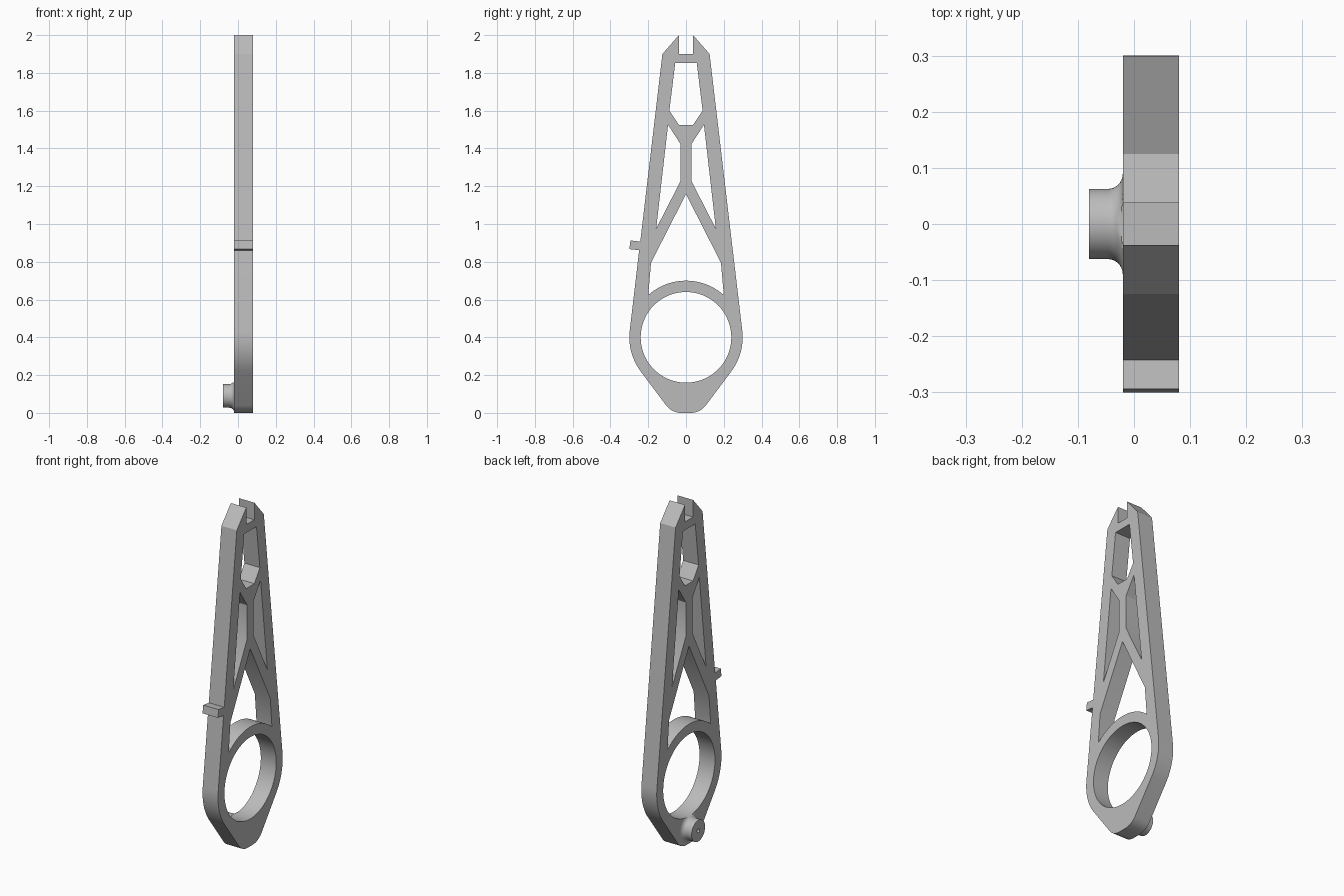
import bpy, bmesh
from math import sin, cos, pi, radians, hypot
from mathutils import Matrix

cube = bpy.data.objects.get("Cube")
if cube:
    bpy.data.objects.remove(cube, do_unlink=True)

grey = bpy.data.materials.new("light grey")
grey.use_nodes = True
COLOUR = (0.5, 0.5, 0.5, 1)
grey.diffuse_color = COLOUR
grey.node_tree.nodes["Principled BSDF"].inputs["Base Color"].default_value = COLOUR

RING_Z, RING_R, HOLE_R = 0.4, 0.3, 0.24


def arc(cy, cz, r, start, end, n):
    """Points of an arc in the side plane, angles in degrees."""
    angles = [radians(start + (end - start) * i / n) for i in range(n + 1)]
    return [(cy + r * cos(a), cz + r * sin(a)) for a in angles]


def mirror(points):
    return [(-y, z) for y, z in reversed(points)]


def finish(obj):
    obj.data.materials.clear()
    obj.data.materials.append(grey)
    bpy.ops.object.select_all(action='DESELECT')
    obj.select_set(True)
    bpy.context.view_layer.objects.active = obj
    bpy.ops.object.shade_smooth_by_angle(angle=radians(30))


# Outer outline: rounded foot, ring flank, tapering leg, notched tip
half = arc(0.025, 0.1, 0.1, -90, -36.87, 8)
half += arc(0, RING_Z, RING_R, -36.87, 6.7, 14)
half += [(0.125, 1.9), (0.0375, 2.0), (0.0375, 1.9)]
other = mirror(half)
# Small peg on the front edge, square to the slope
peg = [(-0.242, 0.907), (-0.294, 0.913), (-0.3, 0.867), (-0.248, 0.861)]
outline = half + other[:3] + peg + other[3:]

# Openings
ring_hole = arc(0, RING_Z, HOLE_R, 0, 360, 72)[:-1]
top_half = [(0.038, 1.525), (0.088, 1.6), (0.057, 1.852)]
top_window = top_half + mirror(top_half)
side_window = [(0.095, 1.525), (0.03, 1.425), (0.03, 1.225), (0.158, 0.975)]
low_window = arc(0, RING_Z, RING_R, 131.8, 48.2, 24)
low_window += [(0.185, 0.795), (0, 1.158), (-0.185, 0.795)]

# Flat frame, extruded from the outline with its openings
curve = bpy.data.curves.new("frame", 'CURVE')
curve.dimensions = '2D'
curve.fill_mode = 'BOTH'
curve.extrude = 0.05
for loop in (outline, ring_hole, top_window, side_window, mirror(side_window), low_window):
    spline = curve.splines.new('POLY')
    spline.points.add(len(loop) - 1)
    for point, (y, z) in zip(spline.points, loop):
        point.co = (y, z, 0, 1)
    spline.use_cyclic_u = True
frame = bpy.data.objects.new("frame", curve)
bpy.context.collection.objects.link(frame)
bpy.context.view_layer.objects.active = frame
frame.select_set(True)
bpy.ops.object.convert(target='MESH')
frame = bpy.context.view_layer.objects.active
# Stand the frame up: local x to y, local y to z, thickness along x
frame.data.transform(Matrix(((0, 0, 1, 0.03), (1, 0, 0, 0), (0, 1, 0, 0), (0, 0, 0, 1))))
bm = bmesh.new()
bm.from_mesh(frame.data)
bmesh.ops.remove_doubles(bm, verts=bm.verts, dist=0.0001)
bmesh.ops.recalc_face_normals(bm, faces=bm.faces)
bm.to_mesh(frame.data)
bm.free()
finish(frame)

# Round boss with a flared base and a small centre hole
BOSS_Z, SIDES = 0.09, 48
profile = [(-0.047 + 0.027 * sin(a), 0.0895 - 0.027 * cos(a))
           for a in [pi / 2 * (1 - i / 8) for i in range(9)]]
profile += [(-0.08, 0.0625), (-0.08, 0.011), (-0.04, 0.011)]
bm = bmesh.new()
rings = []
for x, r in profile:
    ring = []
    for i in range(SIDES):
        a = 2 * pi * i / SIDES
        y, z = r * cos(a), BOSS_Z + r * sin(a)
        # Keep the flare clear of the ring opening
        d = hypot(y, z - RING_Z)
        if d < HOLE_R:
            y, z = y * HOLE_R / d, RING_Z + (z - RING_Z) * HOLE_R / d
        ring.append(bm.verts.new((x, y, z)))
    rings.append(ring)
for lower, upper in zip(rings, rings[1:]):
    for i in range(SIDES):
        j = (i + 1) % SIDES
        bm.faces.new((lower[i], lower[j], upper[j], upper[i]))
bm.faces.new(rings[0])
bm.faces.new(rings[-1])
bmesh.ops.recalc_face_normals(bm, faces=bm.faces)
mesh = bpy.data.meshes.new("boss")
bm.to_mesh(mesh)
bm.free()
boss = bpy.data.objects.new("boss", mesh)
bpy.context.collection.objects.link(boss)
finish(boss)
